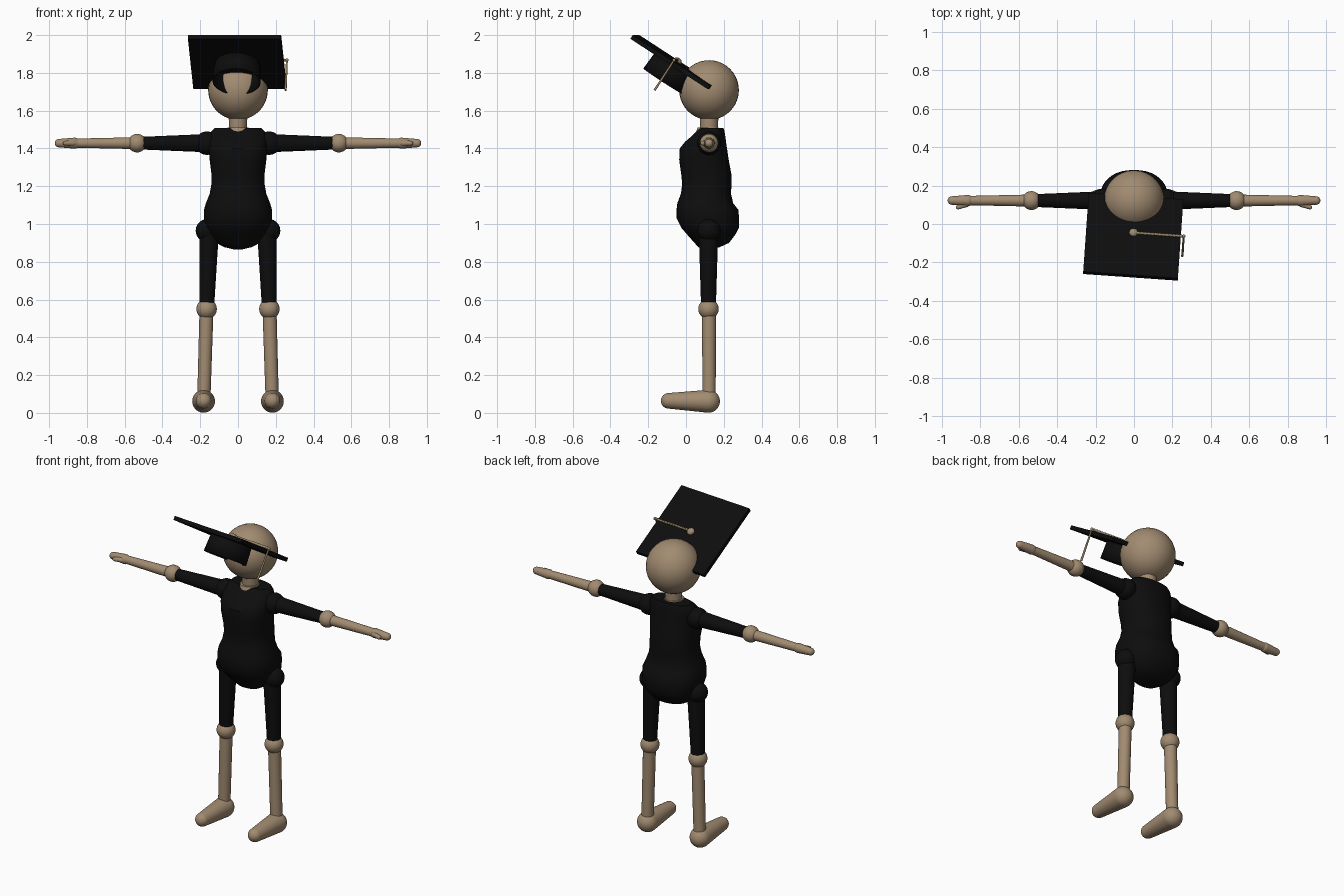
import bpy, bmesh, math
from mathutils import Vector, Matrix

if "Cube" in bpy.data.objects:
    bpy.data.objects.remove(bpy.data.objects["Cube"])


def material(name, rgb):
    m = bpy.data.materials.new(name)
    m.diffuse_color = (*rgb, 1)
    m.use_nodes = True
    m.node_tree.nodes["Principled BSDF"].inputs["Base Color"].default_value = m.diffuse_color
    return m


WOOD = material("tan wood", (0.36, 0.26, 0.165))
BLACK = material("black cloth", (0.004, 0.004, 0.004))
GOLD = material("tassel gold", (0.34, 0.255, 0.15))
Y = 0.122  # body axis depth


def finish(name, bm, mat):
    bmesh.ops.recalc_face_normals(bm, faces=bm.faces)
    me = bpy.data.meshes.new(name)
    bm.to_mesh(me)
    bm.free()
    me.materials.append(mat)
    ob = bpy.data.objects.new(name, me)
    bpy.context.collection.objects.link(ob)
    return ob


def add_ball(bm, c, r, scale=(1, 1, 1)):
    bmesh.ops.create_uvsphere(bm, u_segments=32, v_segments=20, radius=r,
                              matrix=Matrix.Translation(c) @ Matrix.Diagonal((*scale, 1)))


def add_cone(bm, a, b, r1, r2, caps=True):
    a, b = Vector(a), Vector(b)
    d = b - a
    rot = d.to_track_quat('Z', 'Y').to_matrix().to_4x4()
    bmesh.ops.create_cone(bm, cap_ends=caps, segments=32, radius1=r1, radius2=r2,
                          depth=d.length, matrix=Matrix.Translation((a + b) / 2) @ rot)


def ball(name, c, r, mat, scale=(1, 1, 1)):
    bm = bmesh.new()
    add_ball(bm, c, r, scale)
    return finish(name, bm, mat)


def rod(name, a, b, r1, r2, mat):
    bm = bmesh.new()
    add_cone(bm, a, b, r1, r2)
    return finish(name, bm, mat)


def capsule(name, a, b, r1, r2, mat):
    """Tapered capsule: profile of two arcs joined by their common tangent, spun round."""
    a, b = Vector(a), Vector(b)
    L = (b - a).length
    t = math.asin((r1 - r2) / L)
    prof = []
    for i in range(11):
        u = -math.pi / 2 + (t + math.pi / 2) * i / 10
        prof.append((r1 * math.cos(u), r1 * math.sin(u)))
    for i in range(11):
        u = t + (math.pi / 2 - t) * i / 10
        prof.append((r2 * math.cos(u), L + r2 * math.sin(u)))
    bm = bmesh.new()
    vs = [bm.verts.new((r, 0, z)) for r, z in prof]
    es = [bm.edges.new(p) for p in zip(vs, vs[1:])]
    bmesh.ops.spin(bm, geom=vs + es, axis=(0, 0, 1), cent=(0, 0, 0),
                   steps=28, angle=2 * math.pi)
    bmesh.ops.remove_doubles(bm, verts=bm.verts, dist=1e-5)
    bm.transform(Matrix.Translation(a) @ (b - a).to_track_quat('Z', 'Y').to_matrix().to_4x4())
    return finish(name, bm, mat)


# Torso: lofted rings of (height, half width, front y, back y)
RINGS = [(0.866, 0.025, 0.09, 0.14), (0.878, 0.075, 0.065, 0.18), (0.90, 0.115, 0.045, 0.228),
         (0.945, 0.155, 0.005, 0.262), (0.98, 0.172, -0.025, 0.28), (1.03, 0.181, -0.05, 0.281),
         (1.075, 0.180, -0.05, 0.277), (1.11, 0.170, -0.046, 0.250), (1.16, 0.150, -0.027, 0.238),
         (1.21, 0.141, -0.02, 0.241), (1.26, 0.140, -0.025, 0.241), (1.34, 0.150, -0.036, 0.226),
         (1.40, 0.155, -0.033, 0.217), (1.435, 0.156, -0.005, 0.212), (1.465, 0.152, 0.03, 0.208),
         (1.49, 0.142, 0.054, 0.204), (1.507, 0.125, 0.075, 0.198)]
bm = bmesh.new()
N, rows = 40, []
for z, w, f, b in RINGS:
    row = []
    for i in range(N):
        a = 2 * math.pi * i / N
        c, s = math.cos(a), math.sin(a)
        p = 2 / 2.3
        row.append(bm.verts.new((w * math.copysign(abs(c) ** p, c),
                                 (f + b) / 2 + (b - f) / 2 * math.copysign(abs(s) ** p, s), z)))
    rows.append(row)
for lo, hi in zip(rows, rows[1:]):
    for i in range(N):
        j = (i + 1) % N
        bm.faces.new((lo[i], lo[j], hi[j], hi[i]))
bm.faces.new(rows[0])
bm.faces.new(rows[-1])
finish("torso", bm, BLACK)

# Head and neck
ball("head", (0, Y, 1.709), 0.158, WOOD)
rod("neck", (0, Y, 1.48), (0, Y, 1.58), 0.046, 0.05, WOOD)
rod("neckline", (0, Y - 0.005, 1.48), (0, Y - 0.005, 1.512), 0.066, 0.055, WOOD)

# Limbs on both sides
for side, s in (("left", 1), ("right", -1)):
    za = 1.428
    ball(side + "_shoulder", (s * 0.165, Y, za), 0.062, BLACK)
    rod(side + "_upper_arm", (s * 0.17, Y, za), (s * 0.5, Y, za), 0.048, 0.034, BLACK)
    ball(side + "_elbow", (s * 0.534, Y, za), 0.049, WOOD)
    rod(side + "_forearm", (s * 0.55, Y, za), (s * 0.87, Y, za), 0.031, 0.024, WOOD)
    capsule(side + "_hand", (s * 0.865, Y, za), (s * 0.948, Y, za), 0.029, 0.022, WOOD)
    capsule(side + "_thumb", (s * 0.872, Y - 0.018, za), (s * 0.915, Y - 0.034, za), 0.016, 0.012, WOOD)

    ball(side + "_hip", (s * 0.163, Y, 0.965), 0.061, BLACK)
    rod(side + "_thigh", (s * 0.153, Y - 0.003, 0.95), (s * 0.165, Y - 0.003, 0.585), 0.051, 0.04, BLACK)
    ball(side + "_knee", (s * 0.166, Y - 0.003, 0.55), 0.054, WOOD)
    rod(side + "_shin", (s * 0.167, Y, 0.54), (s * 0.181, Y, 0.07), 0.037, 0.035, WOOD)
    capsule(side + "_foot", (s * 0.182, Y - 0.003, 0.0615), (s * 0.182, -0.092, 0.064), 0.0605, 0.041, WOOD)

# Graduation cap, built flat then tipped forward off the head
CAP = (Matrix.Translation((-0.004, -0.066, 1.857)) @ Matrix.Rotation(math.radians(-4), 4, 'Z')
       @ Matrix.Rotation(math.radians(-33), 4, 'X'))
bm = bmesh.new()
bmesh.ops.create_cube(bm, size=1, matrix=Matrix.Diagonal((0.494, 0.49, 0.024, 1)))
cap_parts = [finish("cap_board", bm, BLACK)]
bm = bmesh.new()
add_cone(bm, (0, 0.012, -0.115), (0, 0.012, 0), 0.128, 0.122, caps=False)
crown = finish("cap_crown", bm, BLACK)
wall = crown.modifiers.new("wall", 'SOLIDIFY')
wall.thickness = 0.006
cap_parts.append(crown)
cap_parts.append(ball("cap_button", (0, 0.015, 0.018), 0.023, GOLD, (1, 1, 0.7)))
# Rope cord across the board and hanging over its edge
bm = bmesh.new()
pts = [Vector((0.262 * i / 14, 0.012, 0.02)) for i in range(15)]
for a, b in zip(pts, pts[1:]):
    add_cone(bm, a, b, 0.0085, 0.0055)
add_ball(bm, pts[-1], 0.009)
add_cone(bm, pts[-1], pts[-1] - Vector((0, 0, 0.19)), 0.005, 0.006)
cap_parts.append(finish("tassel_cord", bm, GOLD))
for ob in cap_parts:
    ob.matrix_world = CAP

# Smooth shading with sharp edges kept
for ob in bpy.data.objects:
    ob.select_set(True)
    bpy.context.view_layer.objects.active = ob
bpy.ops.object.shade_smooth_by_angle(angle=math.radians(35))
